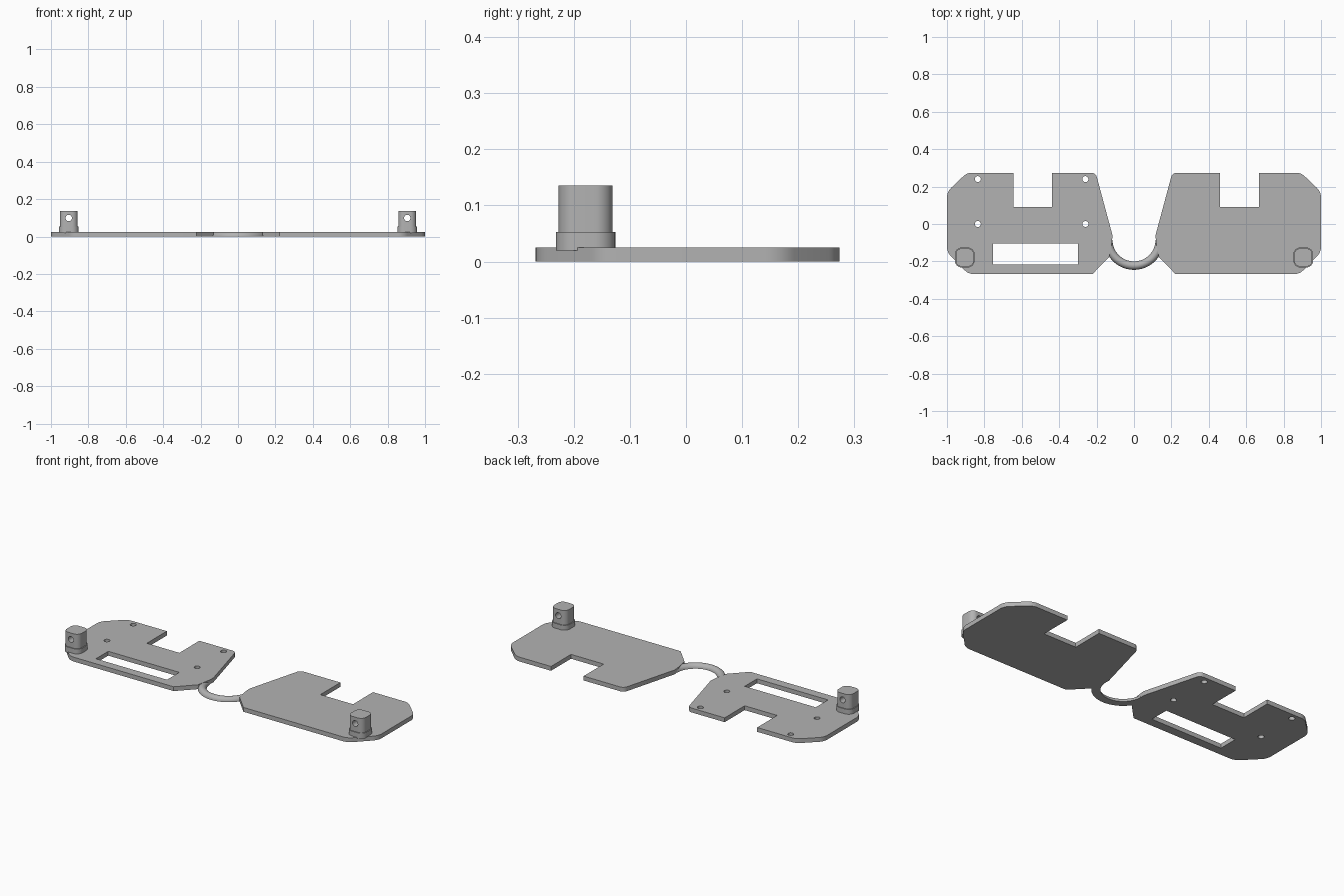
import bpy
import math
from mathutils import Vector

cube = bpy.data.objects.get("Cube")
if cube:
    bpy.data.objects.remove(cube)

grey = bpy.data.materials.new("plain_grey")
grey.use_nodes = True
GREY = (0.45, 0.45, 0.45, 1)
grey.diffuse_color = GREY
grey.node_tree.nodes["Principled BSDF"].inputs["Base Color"].default_value = GREY

THICK = 0.025


def rounded(corners, steps=6):
    """Turn (x, y, radius) corners into an outline with filleted corners."""
    out = []
    for i, (x, y, r) in enumerate(corners):
        p = Vector((x, y))
        if r == 0:
            out.append(p)
            continue
        a = (Vector(corners[i - 1][:2]) - p).normalized()
        b = (Vector(corners[(i + 1) % len(corners)][:2]) - p).normalized()
        half = a.angle(b) / 2
        centre = p + (a + b).normalized() * (r / math.sin(half))
        start = p + a * (r / math.tan(half)) - centre
        end = p + b * (r / math.tan(half)) - centre
        for k in range(steps + 1):
            t = k / steps
            out.append(centre + (start.lerp(end, t)).normalized() * r)
    return out


def circle(x, y, r, n=24):
    return [Vector((x + r * math.cos(math.tau * k / n), y + r * math.sin(math.tau * k / n)))
            for k in range(n)]


def rect(x0, x1, y0, y1):
    return [Vector(p) for p in ((x0, y0), (x1, y0), (x1, y1), (x0, y1))]


def finish(obj):
    bpy.ops.object.select_all(action="DESELECT")
    obj.select_set(True)
    bpy.context.view_layer.objects.active = obj
    if obj.type == "CURVE":
        bpy.ops.object.convert(target="MESH")
        obj = bpy.context.object
    obj.data.materials.clear()
    obj.data.materials.append(grey)
    bpy.ops.object.shade_smooth_by_angle(angle=math.radians(30))
    return obj


def slab(name, loops, z0, z1):
    """Extrude a flat outline, with any further loops as holes."""
    curve = bpy.data.curves.new(name, "CURVE")
    curve.dimensions = "2D"
    curve.fill_mode = "BOTH"
    curve.extrude = (z1 - z0) / 2
    for loop in loops:
        spline = curve.splines.new("POLY")
        spline.points.add(len(loop) - 1)
        for point, co in zip(spline.points, loop):
            point.co = (co.x, co.y, 0, 1)
        spline.use_cyclic_u = True
    obj = bpy.data.objects.new(name, curve)
    bpy.context.collection.objects.link(obj)
    obj.location.z = (z0 + z1) / 2
    return finish(obj)


def plate_outline(side, slot_in, slot_out):
    corners = [
        (0.205, 0.274, 0.03), (slot_in, 0.274, 0), (slot_in, 0.092, 0),
        (slot_out, 0.092, 0), (slot_out, 0.274, 0), (0.893, 0.274, 0.07),
        (1.0, 0.172, 0.07), (1.0, -0.15, 0.07), (0.885, -0.274, 0.07),
        (0.222, -0.265, 0), (0.133, -0.176, 0), (0.118, -0.1, 0), (0.115, -0.06, 0),
    ]
    # keep the lower edge straight between the two bottom corners
    corners = [(x, -0.268 if y < -0.25 else y, r) for x, y, r in corners]
    return rounded([(side * x, y, r) for x, y, r in corners])


# Side plates: the right one carries screw holes and a window
holes = [circle(x, y, 0.016) for x in (-0.835, -0.26) for y in (0.24, 0.0)]
window = rect(-0.753, -0.3, -0.217, -0.105)
slab("right_plate", [plate_outline(-1, 0.438, 0.645), *holes, window], 0, THICK)
slab("left_plate", [plate_outline(1, 0.46, 0.668)], 0, THICK)

# Bridge: half-round bar swept along an arc, flat underneath
RING, BAR, STEPS, SIDES = 0.1375, 0.0225, 40, 12
verts, faces = [], []
for i in range(STEPS + 1):
    a = math.pi + math.pi * i / STEPS
    for k in range(SIDES + 1):
        b = math.pi * k / SIDES
        r = RING + BAR * math.cos(b)
        verts.append((r * math.cos(a), r * math.sin(a) - 0.085, 0.024 * math.sin(b)))
n = SIDES + 1
for i in range(STEPS):
    for k in range(n):
        j = (k + 1) % n
        faces.append((i * n + k, (i + 1) * n + k, (i + 1) * n + j, i * n + j))
faces += [tuple(range(n)), tuple(reversed(range(STEPS * n, STEPS * n + n)))]
mesh = bpy.data.meshes.new("bridge")
mesh.from_pydata(verts, [], faces)
bridge = bpy.data.objects.new("bridge", mesh)
bpy.context.collection.objects.link(bridge)
finish(bridge)
bpy.ops.object.mode_set(mode="EDIT")
bpy.ops.mesh.select_all(action="SELECT")
bpy.ops.mesh.normals_make_consistent(inside=False)
bpy.ops.object.mode_set(mode="OBJECT")


def post_outline(x, y, half, radius):
    return rounded([(x + sx * half, y + sy * half, radius)
                    for sx, sy in ((-1, -1), (1, -1), (1, 1), (-1, 1))])


# Hinge posts: a collar and a rounded stem with a cross hole
for side, label in ((-1, "right"), (1, "left")):
    x, y = side * 0.905, -0.179
    slab(label + "_post_collar", [post_outline(x, y, 0.053, 0.036)], THICK - 0.005, 0.053)
    stem = slab(label + "_post", [post_outline(x, y, 0.048, 0.03)], 0.05, 0.136)
    bpy.ops.mesh.primitive_cylinder_add(vertices=24, radius=0.017, depth=0.3,
                                        location=(x, y, 0.099),
                                        rotation=(math.pi / 2, 0, 0))
    cutter = bpy.context.object
    cutter.name = label + "_post_hole_cutter"
    cutter.hide_render = True
    cut = stem.modifiers.new("cross_hole", "BOOLEAN")
    cut.object = cutter
    cut.solver = "EXACT"
    bpy.ops.object.select_all(action="DESELECT")
    bpy.context.view_layer.objects.active = stem
    stem.select_set(True)
    # weld the outline seams so that the cut is watertight
    bpy.ops.object.mode_set(mode="EDIT")
    bpy.ops.mesh.select_all(action="SELECT")
    bpy.ops.mesh.remove_doubles(threshold=0.0001)
    bpy.ops.mesh.normals_make_consistent(inside=False)
    bpy.ops.object.mode_set(mode="OBJECT")
    bpy.ops.object.modifier_apply(modifier=cut.name)
    bpy.data.objects.remove(cutter)
    finish(stem)
